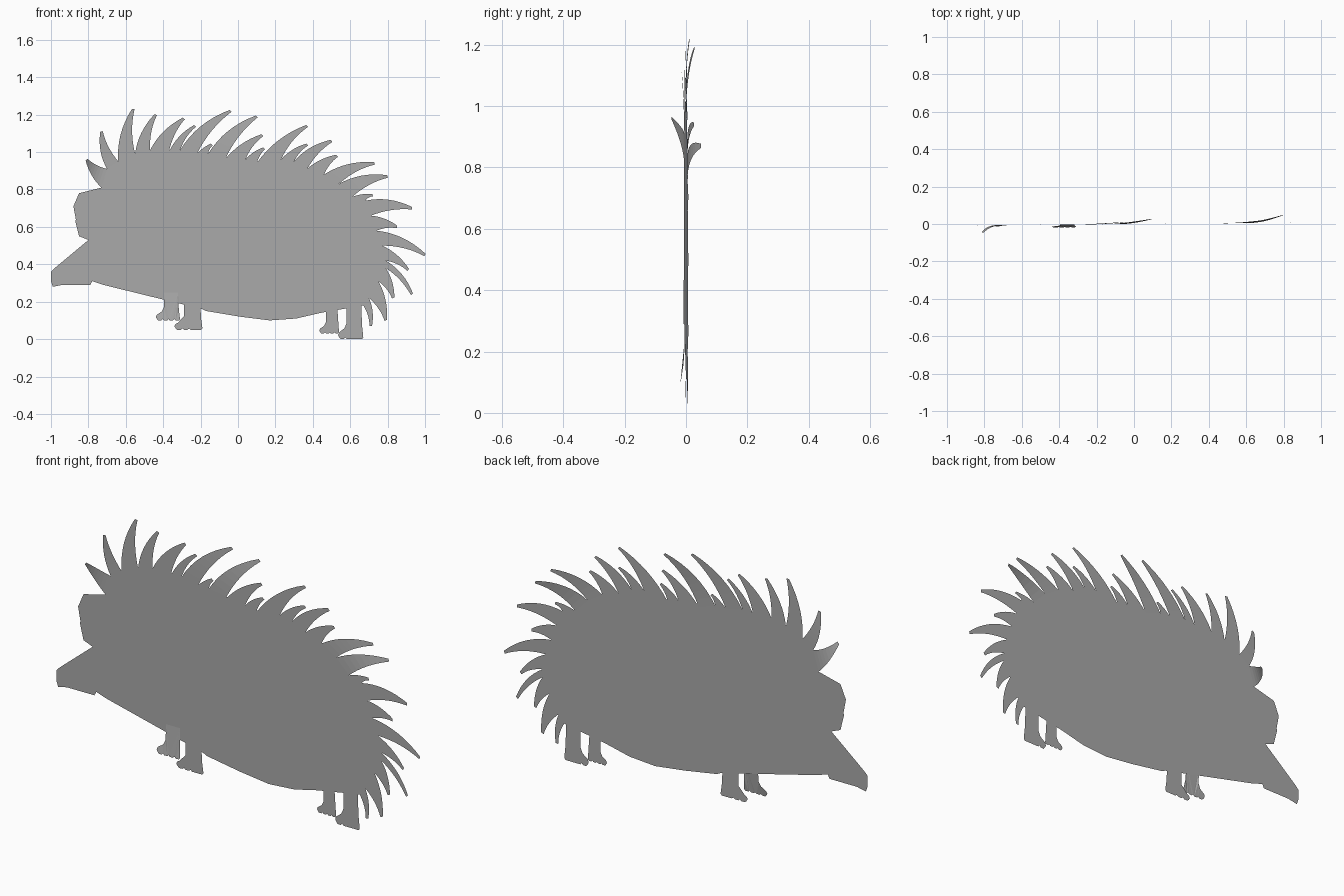
import bpy
import bmesh
from mathutils import Vector

if "Cube" in bpy.data.objects:
    bpy.data.objects.remove(bpy.data.objects["Cube"], do_unlink=True)

grey = bpy.data.materials.new("plain grey")
grey.use_nodes = True
grey.diffuse_color = (0.4, 0.4, 0.4, 1)
grey.node_tree.nodes["Principled BSDF"].inputs["Base Color"].default_value = grey.diffuse_color

LEAN = 0.008  # the whole sheet is turned very slightly about the vertical


def place(point, bend=0.0):
    """Put a flat outline point on the sheet, pushed front or back by bend."""
    return Vector((point.x, LEAN * point.x + bend, point.y))


def add_sheet(name, points, faces):
    """Make a thin one-sided sheet that faces the front."""
    bm = bmesh.new()
    verts = [bm.verts.new(p) for p in points]
    for face in faces:
        bm.faces.new([verts[i] for i in face])
    bmesh.ops.triangulate(bm, faces=[f for f in bm.faces if len(f.verts) > 4])
    for face in bm.faces:
        face.normal_update()
        if face.normal.y > 0:
            face.normal_flip()
    mesh = bpy.data.meshes.new(name)
    bm.to_mesh(mesh)
    bm.free()
    mesh.materials.append(grey)
    obj = bpy.data.objects.new(name, mesh)
    bpy.context.collection.objects.link(obj)
    return obj


def hundredths(pairs):
    return [Vector(pair) / 100 for pair in pairs]


# Notches between the quills, from the brow over the back to the rump
notches = hundredths([
    (-73, 81), (-70, 91), (-64, 95), (-55, 99), (-47, 101), (-37, 100),
    (-31, 101), (-22, 99), (-16, 99), (-7, 96), (4, 96), (10, 94), (23, 96),
    (30, 95), (37, 91), (46, 88), (54, 83), (61, 76), (68, 74), (71, 66),
    (74, 58), (77, 50), (79, 42), (79, 38), (75, 31), (70, 22), (67, 18)])

# One quill tip between each pair of notches
tips = hundredths([
    (-81, 96), (-73, 111), (-56, 123), (-44, 120), (-29, 118), (-23, 114),
    (-4, 122), (-14, 104), (10, 119), (13, 109), (14, 102), (37, 114),
    (37, 104), (50, 106), (53, 98), (73, 94), (80, 87), (72, 77), (93, 70),
    (85, 60), (100, 45), (91, 37), (93, 24), (83, 22), (79, 10), (71, 7)])

# Belly, snout and face, from the rump round to the brow
underside = hundredths([
    (55, 16), (44, 14), (31, 11), (17, 10), (1, 12), (-17, 15), (-19, 16),
    (-30, 20), (-40, 25), (-49, 29), (-56, 33), (-72, 29), (-78, 31),
    (-79, 29), (-94, 29), (-99, 28), (-100, 31), (-100, 36), (-98, 38),
    (-93, 40), (-80, 53), (-85, 55), (-87, 63), (-85, 69), (-88, 71),
    (-85, 78)])

# Body
outline = notches + underside
add_sheet("body", [place(p) for p in outline], [range(len(outline))])


def curve_point(start, control, end, t):
    return start.lerp(control, t).lerp(control.lerp(end, t), t)


def add_quill(name, left, tip, right, bend, steps=8):
    """A curved, tapering quill standing on two neighbouring notches."""
    along = tip - (left + right) / 2
    side = Vector((-along.y, along.x))
    blunt = side.normalized() * 0.007
    left_control = (left + tip) / 2 + side * 0.2
    right_control = (right + tip) / 2 + side * 0.1
    points = []
    for i in range(steps + 1):
        t = i / steps
        push = bend * t * t
        points.append(place(curve_point(left, left_control, tip + blunt, t), push))
        points.append(place(curve_point(right, right_control, tip - blunt, t), push))
    faces = [(k, k + 1, k + 3, k + 2) for k in range(0, 2 * steps, 2)]
    add_sheet(name, points, faces)


# Quills; a few curl out of the sheet
curls = {0: -0.04, 1: -0.008, 6: 0.012, 8: 0.027, 15: 0.02, 16: 0.043}
for i, tip in enumerate(tips):
    add_quill(f"quill_{i + 1}", notches[i], tip, notches[i + 1], curls.get(i, 0.0))


def add_foot(name, toe, heel, sole, top, bend=0.0):
    """A leg with a foot pointing to the right and a row of rounded toes."""
    profile = [(0.92, 1), (0.95, 0.4), (1, 0.05)]
    for i in range(4):
        x = 0.95 - i * 0.24
        profile += [(x, 0), (x - 0.13, 0), (x - 0.18, 0.05)]
    profile += [(0, 0.12), (0.04, 0.2), (0.25, 0.32), (0.34, 0.48), (0.34, 1)]
    points = []
    for u, v in profile:
        flat = Vector((toe + u * (heel - toe), sole + v * (top - sole)))
        points.append(place(flat, bend * (1 - v) ** 2))
    add_sheet(name, points, [range(len(points))])


# Feet
add_foot("front_right_foot", -0.44, -0.31, 0.10, 0.25, bend=-0.015)
add_foot("front_left_foot", -0.34, -0.19, 0.05, 0.20)
add_foot("back_right_foot", 0.435, 0.54, 0.03, 0.16)
add_foot("back_left_foot", 0.535, 0.67, 0.0, 0.18)
